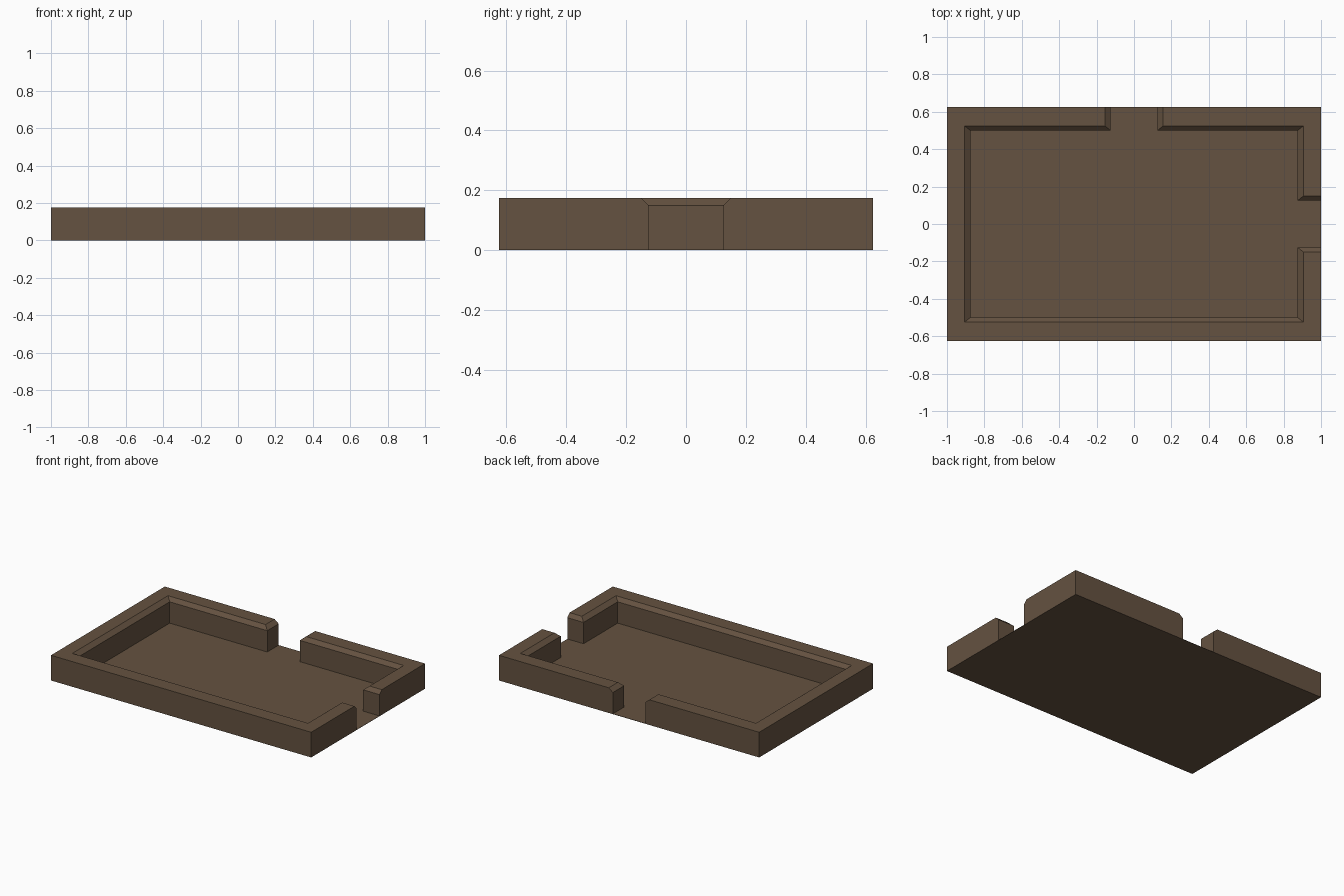
import bpy
import bmesh
import math

if "Cube" in bpy.data.objects:
    bpy.data.objects.remove(bpy.data.objects["Cube"])

FLOOR, CHAMFER_Z, TOP = 0.002, 0.15, 0.175
BEVEL_X, BEVEL_Y = 0.031, 0.025
HX, HY = 1.0, 0.625      # outer half sizes
IX, IY = 0.875, 0.5      # inner half sizes
GAP = 0.125              # half width of the doorways

brown = bpy.data.materials.new("brown")
brown.diffuse_color = (0.13, 0.085, 0.052, 1)
brown.use_nodes = True
brown.node_tree.nodes["Principled BSDF"].inputs["Base Color"].default_value = brown.diffuse_color


def shift(v, outer, amount):
    return v if abs(v) >= outer else v + math.copysign(amount, v)


def build(name, rings):
    """Stack matching rings of points into a closed solid."""
    bm = bmesh.new()
    loops = [[bm.verts.new(p) for p in ring] for ring in rings]
    n = len(loops[0])
    bm.faces.new(loops[0][::-1])
    bm.faces.new(loops[-1])
    for low, high in zip(loops, loops[1:]):
        for i in range(n):
            j = (i + 1) % n
            bm.faces.new((low[i], low[j], high[j], high[i]))
    bmesh.ops.recalc_face_normals(bm, faces=bm.faces)
    mesh = bpy.data.meshes.new(name)
    bm.to_mesh(mesh)
    bm.free()
    mesh.materials.append(brown)
    obj = bpy.data.objects.new(name, mesh)
    bpy.context.collection.objects.link(obj)


def wall(name, plan):
    """Upright wall whose inner and doorway edges are chamfered at the top."""
    top = [(shift(x, HX, BEVEL_X), shift(y, HY, BEVEL_Y)) for x, y in plan]
    build(name, [[(x, y, FLOOR) for x, y in plan],
                 [(x, y, CHAMFER_Z) for x, y in plan],
                 [(x, y, TOP) for x, y in top]])


# Floor plate
rect = [(-HX, -HY), (HX, -HY), (HX, HY), (-HX, HY)]
build("floor", [[(x, y, z) for x, y in rect] for z in (0, FLOOR)])

# Short corner wall between the two doorways
wall("corner_wall", [(HX, GAP), (HX, HY), (GAP, HY), (GAP, IY), (IX, IY), (IX, GAP)])

# Long wall wrapping round the other corners
wall("long_wall", [(-GAP, HY), (-HX, HY), (-HX, -HY), (HX, -HY), (HX, -GAP),
                   (IX, -GAP), (IX, -IY), (-IX, -IY), (-IX, IY), (-GAP, IY)])
